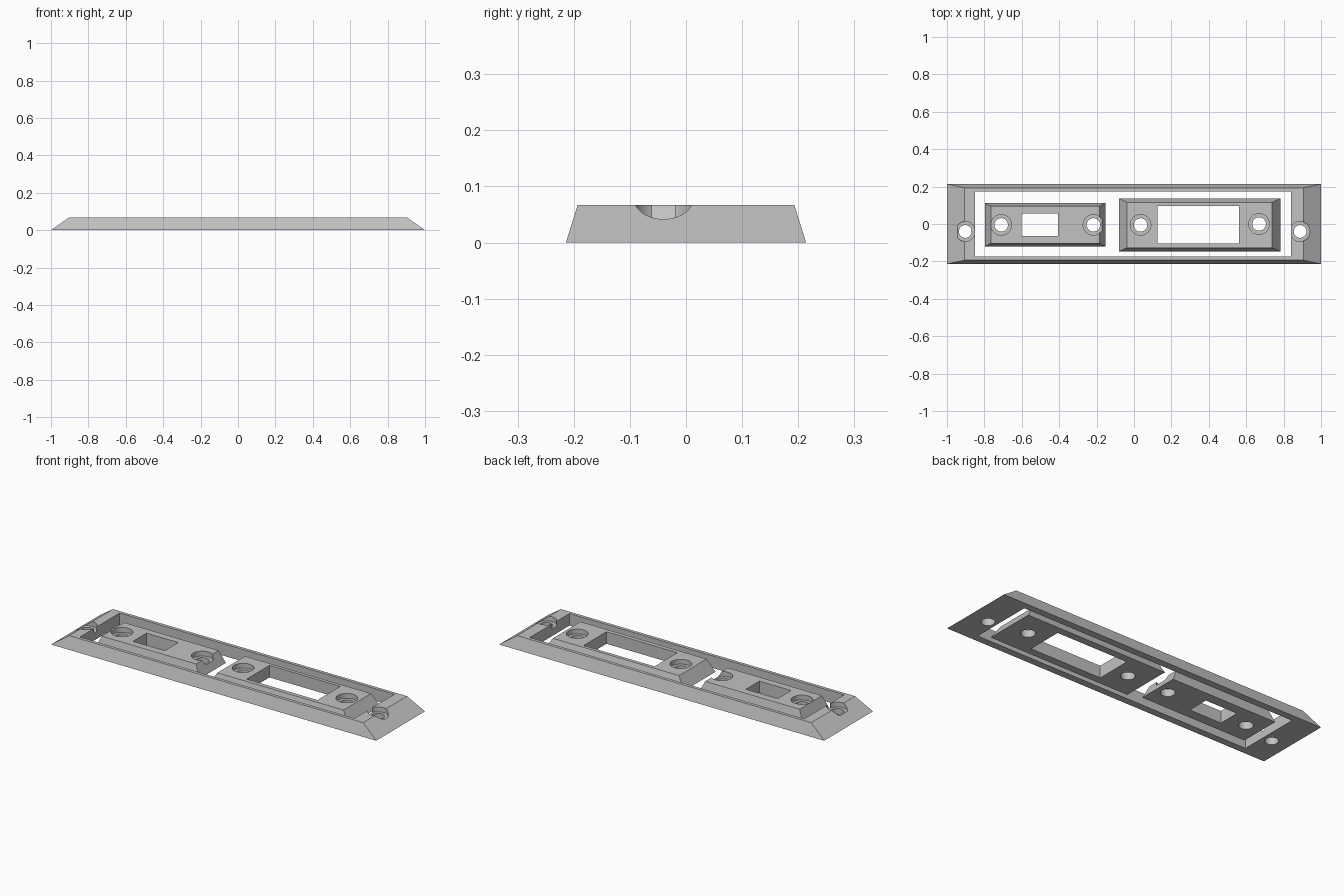
import bpy
import bmesh
import math

cube = bpy.data.objects.get("Cube")
if cube:
    bpy.data.objects.remove(cube, do_unlink=True)

HEIGHT = 0.067
BORE_FLOOR = 0.04

grey = bpy.data.materials.new("plain grey")
grey.use_nodes = True
grey.diffuse_color = (0.54, 0.54, 0.54, 1)
grey.node_tree.nodes["Principled BSDF"].inputs["Base Color"].default_value = grey.diffuse_color


def add_mesh(name, bm):
    bmesh.ops.recalc_face_normals(bm, faces=bm.faces)
    mesh = bpy.data.meshes.new(name)
    bm.to_mesh(mesh)
    bm.free()
    mesh.materials.append(grey)
    obj = bpy.data.objects.new(name, mesh)
    bpy.context.collection.objects.link(obj)
    return obj


def frustum(name, base, top, z0=0.0, z1=HEIGHT):
    """Box between two rectangles, each given as (x0, x1, y0, y1)."""
    bm = bmesh.new()
    rings = []
    for (x0, x1, y0, y1), z in ((base, z0), (top, z1)):
        rings.append([bm.verts.new((x, y, z))
                      for x, y in ((x0, y0), (x1, y0), (x1, y1), (x0, y1))])
    for ring in rings:
        bm.faces.new(ring)
    low, high = rings
    for i in range(4):
        j = (i + 1) % 4
        bm.faces.new((low[i], low[j], high[j], high[i]))
    return add_mesh(name, bm)


def cylinder(name, x, y, radius, z0, z1):
    bm = bmesh.new()
    bmesh.ops.create_cone(bm, cap_ends=True, segments=48, radius1=radius,
                          radius2=radius, depth=z1 - z0)
    bmesh.ops.translate(bm, verts=bm.verts, vec=(x, y, (z0 + z1) / 2))
    return add_mesh(name, bm)


def cut(obj, cutter):
    cutter.hide_render = True
    mod = obj.modifiers.new("cut", "BOOLEAN")
    mod.operation = "DIFFERENCE"
    mod.solver = "EXACT"
    mod.object = cutter
    bpy.context.view_layer.objects.active = obj
    bpy.ops.object.modifier_apply(modifier=mod.name)
    bpy.data.objects.remove(cutter, do_unlink=True)


def build_plate(name, base, top, window, screws, hole_radius, bore_radius):
    """Bevelled plate with a through window and counterbored screw holes."""
    plate = frustum(name, base, top)
    cut(plate, frustum("window_cutter", window, window, -0.1, 0.2))
    for x, y in screws:
        cut(plate, cylinder("hole_cutter", x, y, hole_radius, -0.1, 0.2))
        cut(plate, cylinder("bore_cutter", x, y, bore_radius, BORE_FLOOR, 0.2))
    bpy.ops.object.select_all(action="DESELECT")
    plate.select_set(True)
    bpy.context.view_layer.objects.active = plate
    bpy.ops.object.shade_smooth_by_angle(angle=math.radians(20))


# Outer frame
build_plate("outer_frame",
            (-1, 1, -0.214, 0.214), (-0.905, 0.905, -0.193, 0.193),
            (-0.85, 0.839, -0.175, 0.175),
            ((-0.902, -0.04), (0.888, -0.04)), 0.034, 0.053)

# Small insert
build_plate("small_insert",
            (-0.797, -0.153, -0.12, 0.112), (-0.765, -0.185, -0.103, 0.095),
            (-0.602, -0.407, -0.064, 0.056),
            ((-0.71, -0.005), (-0.217, -0.005)), 0.036, 0.055)

# Large insert
build_plate("large_insert",
            (-0.08, 0.782, -0.146, 0.137), (-0.038, 0.738, -0.127, 0.115),
            (0.126, 0.562, -0.104, 0.096),
            ((0.035, -0.005), (0.669, 0.0)), 0.036, 0.055)
